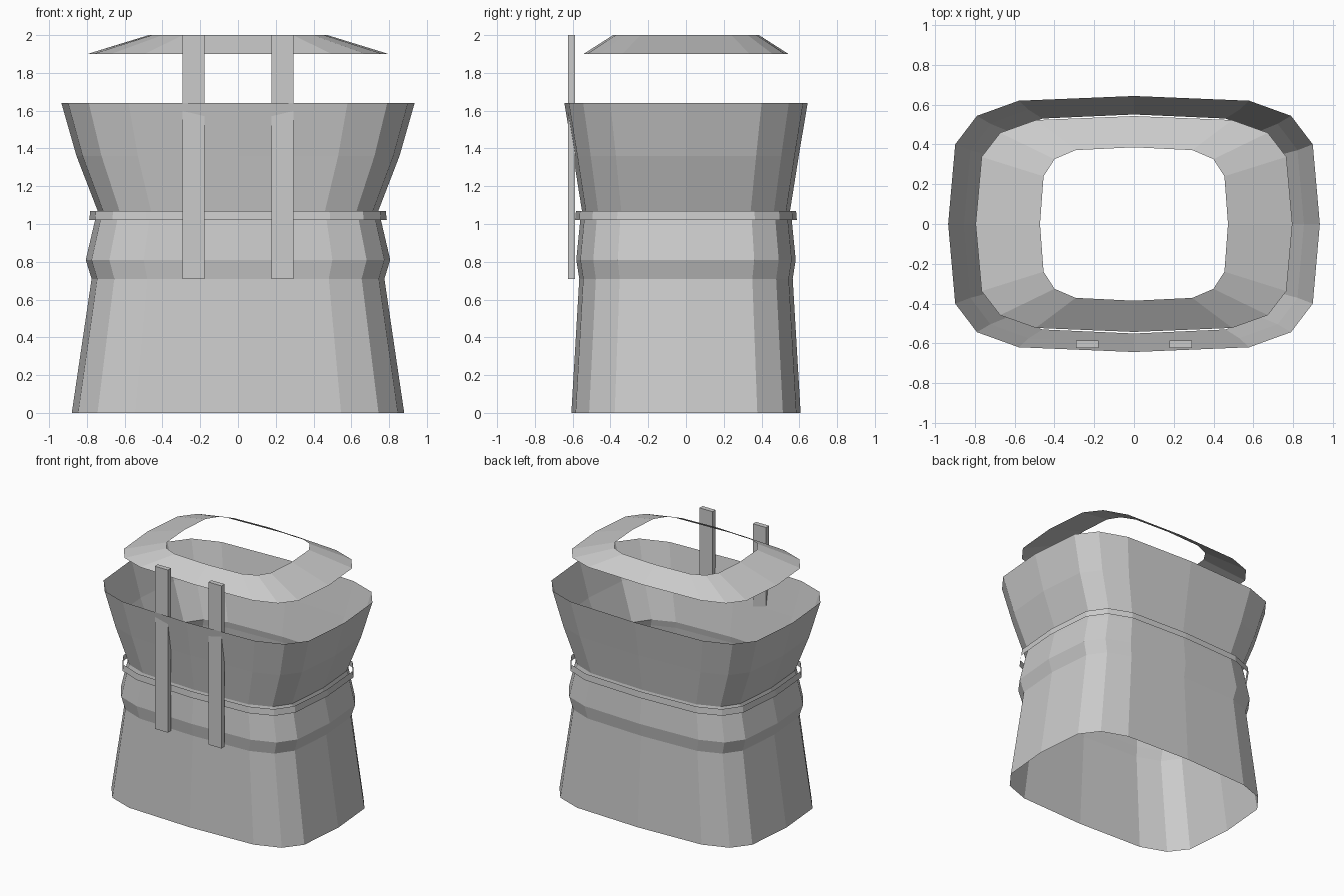
import bpy
import bmesh

if "Cube" in bpy.data.objects:
    bpy.data.objects.remove(bpy.data.objects["Cube"])

# One quadrant of the rounded cross-section, as fractions of half width / half depth
QUAD = [(1, 0), (0.962, 0.622), (0.845, 0.845), (0.62, 0.963), (0, 1)]
SECTION = (QUAD
           + [(-x, y) for x, y in QUAD[-2::-1]]
           + [(-x, -y) for x, y in QUAD[1:]]
           + [(x, -y) for x, y in QUAD[-2:0:-1]])


def loft(name, rings):
    """Open shell through rings of (z, half width, half depth)."""
    bm = bmesh.new()
    loops = [[bm.verts.new((x * hx, y * hy, z)) for x, y in SECTION]
             for z, hx, hy in rings]
    n = len(SECTION)
    for low, high in zip(loops, loops[1:]):
        for i in range(n):
            j = (i + 1) % n
            bm.faces.new((low[i], low[j], high[j], high[i]))
    mesh = bpy.data.meshes.new(name)
    bm.to_mesh(mesh)
    bm.free()
    obj = bpy.data.objects.new(name, mesh)
    bpy.context.collection.objects.link(obj)
    return obj


# Flared, waisted body, open at both ends
loft("body_shell", [
    (0.00, 0.880, 0.607),
    (0.71, 0.775, 0.565),
    (0.81, 0.806, 0.581),
    (1.02, 0.757, 0.560),
    (1.07, 0.743, 0.551),
    (1.36, 0.855, 0.597),
    (1.64, 0.935, 0.644),
])

# Thin loose band around the waist
loft("waist_band", [(1.02, 0.788, 0.587), (1.07, 0.782, 0.583)])

# Floating sloped collar at the top
loft("top_collar", [(1.90, 0.797, 0.543), (2.00, 0.473, 0.386)])

# Pair of upright front straps
for side, label in ((-1, "left"), (1, "right")):
    bpy.ops.mesh.primitive_cube_add(size=1, location=(side * 0.235, -0.606, 1.355))
    strap = bpy.context.object
    strap.name = f"front_strap_{label}"
    strap.scale = (0.115, 0.038, 1.29)
